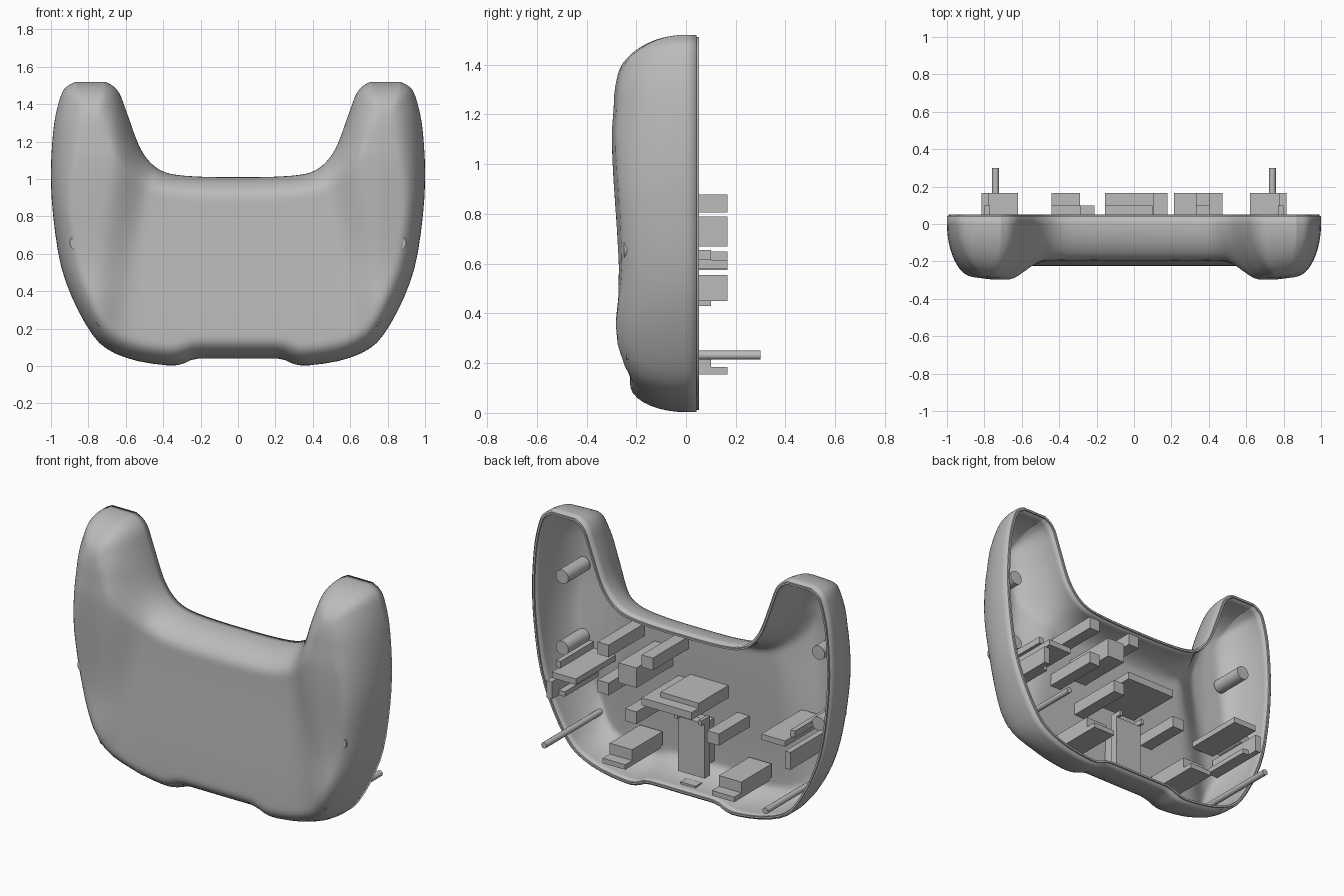
import bpy, bmesh, math
from mathutils import Vector
from mathutils.geometry import intersect_point_line

cube = bpy.data.objects.get("Cube")
if cube:
    bpy.data.objects.remove(cube, do_unlink=True)

grey = bpy.data.materials.new("shell grey")
grey.use_nodes = True
colour = (0.5, 0.5, 0.5, 1)
grey.diffuse_color = colour
grey.node_tree.nodes["Principled BSDF"].inputs["Base Color"].default_value = colour


def finish(name, bm):
    mesh = bpy.data.meshes.new(name)
    bm.to_mesh(mesh)
    bm.free()
    mesh.materials.append(grey)
    ob = bpy.data.objects.new(name, mesh)
    bpy.context.collection.objects.link(ob)
    return ob


def smooth(ob, angle=35):
    bpy.ops.object.select_all(action="DESELECT")
    ob.select_set(True)
    bpy.context.view_layer.objects.active = ob
    bpy.ops.object.shade_smooth_by_angle(angle=math.radians(angle))


def box(name, x0, x1, y0, y1, z0, z1):
    bm = bmesh.new()
    bmesh.ops.create_cube(bm, size=1)
    for v in bm.verts:
        v.co = Vector(((x0 + x1) / 2 + v.co.x * (x1 - x0),
                       (y0 + y1) / 2 + v.co.y * (y1 - y0),
                       (z0 + z1) / 2 + v.co.z * (z1 - z0)))
    return finish(name, bm)


def rod(name, x, z, r, y0, y1, sides=24):
    bm = bmesh.new()
    bmesh.ops.create_cone(bm, cap_ends=True, segments=sides, radius1=r, radius2=r, depth=y1 - y0)
    for v in bm.verts:
        v.co = Vector((x + v.co.x, (y0 + y1) / 2 + v.co.z, z + v.co.y))
    bmesh.ops.recalc_face_normals(bm, faces=bm.faces)
    return finish(name, bm)


def cut(ob, x, z, r, y0, y1):
    cutter = rod("hole_cutter", x, z, r, y0, y1)
    cutter.hide_render = True
    cutter.hide_set(True)
    mod = ob.modifiers.new("hole", "BOOLEAN")
    mod.operation = "DIFFERENCE"
    mod.solver = "EXACT"
    mod.object = cutter


def ease(a, b, x):
    t = min(max((x - a) / (b - a), 0), 1)
    return t * t * (3 - 2 * t)


def table(points, x):
    for (xa, ya), (xb, yb) in zip(points, points[1:]):
        if x <= xb:
            return ya + (yb - ya) * ease(xa, xb, x)
    return points[-1][1]


def curve(points, u):
    i = min(int(u), len(points) - 2)
    t = u - i
    a, b, c, d = (Vector(points[min(max(k, 0), len(points) - 1)]) for k in range(i - 1, i + 3))
    return 0.5 * (2 * b + (c - a) * t + (2 * a - 5 * b + 4 * c - d) * t ** 2
                  + (3 * b - a - 3 * c + d) * t ** 3)


# Paired half outlines: upper/inner edge and lower/outer edge
inner = [(0, 1.01), (.1, 1.01), (.19, 1.012), (.25, 1.015), (.31, 1.02), (.37, 1.03),
         (.42, 1.05), (.46, 1.08), (.495, 1.12), (.525, 1.17), (.55, 1.23), (.575, 1.3),
         (.6, 1.37), (.63, 1.45), (.665, 1.495), (.71, 1.52)]
outer = [(0, .04), (.12, .04), (.23, .038), (.3, .01), (.38, .004), (.55, .03),
         (.69, .085), (.78, .17), (.88, .35), (.95, .55), (.99, .82), (1, 1.05),
         (.985, 1.28), (.955, 1.42), (.925, 1.485), (.87, 1.52)]
NU, NV = 52, 40
us = [(len(inner) - 1) * math.sin(math.pi / 2 * k / NU) for k in range(NU + 1)]
edge_a = [curve(inner, u) for u in us]
edge_b = [curve(outer, u) for u in us]
border = edge_a + edge_b[::-1]
segments = list(zip(border, border[1:]))
grip_depth = [(0, .26), (.3, .288), (.55, .271), (1.12, .298), (1.25, .29), (1.52, .25)]


def edge_distance(p):
    best = 9
    for a, b in segments:
        q, t = intersect_point_line(p, a, b)
        q = a if t < 0 else b if t > 1 else q
        best = min(best, (q.xy - p).length)
    return best


def front_y(p):
    x, z = p
    ridge = .68 - .12 * ease(.1, 1.2, z)
    middle = .225 - .03 * ease(.1, 1, z)
    depth = middle + (table(grip_depth, z) - middle) * ease(ridge - .11, ridge + .12, x)
    depth -= .12 * max(x - .75, 0)
    radius = .11 + .05 * ease(.8, 1.25, z)
    q = min(edge_distance(p) / radius, 1)
    return -depth * math.sqrt(1 - (1 - q) ** 2)


# Hollow shell: half surface, mirrored, with a straight wall at the rim
bm = bmesh.new()
rows = []
for a, b in zip(edge_a, edge_b):
    row = []
    for j in range(NV + 1):
        p = a.lerp(b, .5 - .5 * math.cos(math.pi * j / NV))
        y = 0 if j in (0, NV) or a is edge_a[-1] else front_y(p)
        row.append(bm.verts.new((p.x, y, p.y)))
    rows.append(row)
for r, s in zip(rows, rows[1:]):
    for j in range(NV):
        bm.faces.new((r[j], r[j + 1], s[j + 1], s[j]))
bmesh.ops.mirror(bm, geom=bm.verts[:] + bm.edges[:] + bm.faces[:], axis="X", merge_dist=1e-5)
bmesh.ops.remove_doubles(bm, verts=bm.verts, dist=1e-5)
wall = bmesh.ops.extrude_edge_only(bm, edges=[e for e in bm.edges if e.is_boundary])
for v in wall["geom"]:
    if isinstance(v, bmesh.types.BMVert):
        v.co.y = .042
bmesh.ops.recalc_face_normals(bm, faces=bm.faces)
if min(bm.faces, key=lambda f: f.calc_center_median().y).normal.y > 0:
    bmesh.ops.reverse_faces(bm, faces=bm.faces)
shell = finish("shell", bm)
smooth(shell, 50)
solid = shell.modifiers.new("thickness", "SOLIDIFY")
solid.thickness = .022
solid.offset = -1

# Raised lip around the rim
loop = border + [Vector((-p.x, p.y)) for p in border[-2:0:-1]]
bm = bmesh.new()
rings = []
for i, p in enumerate(loop):
    t = (loop[(i + 1) % len(loop)] - loop[i - 1]).normalized()
    n = Vector((t.y, -t.x))
    ring = []
    for off, y in ((.009, .035), (.009, .052), (.02, .052), (.02, .035)):
        q = p + n * off
        ring.append(bm.verts.new((q.x, y, q.y)))
    rings.append(ring)
for i, r in enumerate(rings):
    s = rings[i - 1]
    for j in range(4):
        bm.faces.new((r[j], r[j - 1], s[j - 1], s[j]))
bmesh.ops.recalc_face_normals(bm, faces=bm.faces)
smooth(finish("rim_lip", bm))

# Screw bosses with countersunk holes, and long pins
for side, label in ((1, "left"), (-1, "right")):
    for z, level in ((1.09, "upper"), (.66, "lower")):
        cut(shell, side * .857, z, .034, -.4, -.2)
        boss = rod(f"{label}_{level}_screw_boss", side * .857, z, .042, -.25, -.04)
        cut(boss, side * .857, z, .016, -.4, .1)
        smooth(boss)
    smooth(rod(f"{label}_pin", side * .74, .232, .018, -.24, .3))

    # Stepped lower supports, side plates and side brackets
    def pair(name, x0, x1, *rest):
        xs = sorted((side * x0, side * x1))
        box(f"{label}_{name}", *xs, *rest)

    pair("lower_support", .29, .44, -.19, .1, .17, .25)
    pair("lower_support_ledge", .29, .44, -.17, .167, .155, .185)
    pair("side_plate", .62, .78, -.22, .167, .58, .615)
    pair("side_plate_ridge", .77, .8, -.22, .1, .615, .655)
    pair("side_bracket", .78, .815, -.22, .167, .45, .555)
    pair("side_bracket_foot", .74, .78, -.22, .1, .45, .48)

# Square posts with pilot holes in their ends
for i, (x, z) in enumerate(((.437, .842), (.142, .842), (.437, .612))):
    post = box(f"button_post_{i + 1}", x - .037, x + .037, -.19, .167, z - .037, z + .037)
    cut(post, x, z, .014, .05, .3)

# Remaining supports
box("button_block", .215, .335, -.19, .167, .67, .79)
box("short_post", .215, .29, -.19, .167, .45, .525)
box("centre_plate", -.155, .18, -.19, .167, .575, .62)
box("centre_plate_step", -.155, .1, -.19, .1, .62, .65)
box("low_post", -.29, -.21, -.19, .1, .43, .5)
box("board_holder", -.09, .09, -.1, -.05, .12, .45)
box("board_holder_foot", -.05, .05, -.2, -.1, .16, .42)
for x in (-.08, .08):
    box("board_holder_clip", x - .01, x + .01, -.1, -.02, .45, .48)
box("port_plate", -.05, .05, -.08, -.02, .05, .075)
